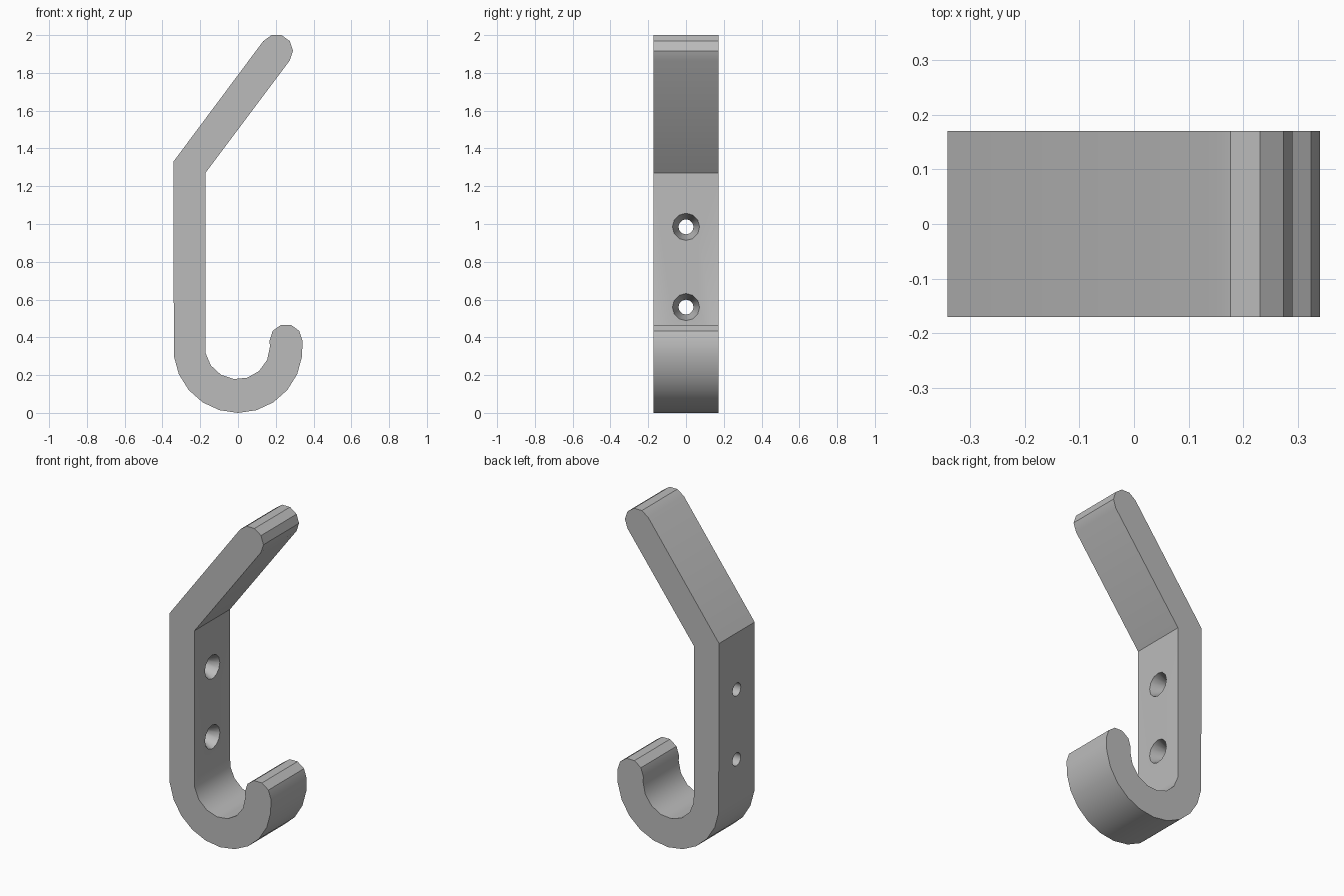
import bpy, bmesh
from math import cos, sin, radians
from mathutils import Matrix

cube = bpy.data.objects.get("Cube")
if cube:
    bpy.data.objects.remove(cube, do_unlink=True)

HALF_WIDTH = 0.171
BACK, INNER = -0.342, -0.173

grey = bpy.data.materials.new("satin grey")
grey.use_nodes = True
colour = (0.5, 0.5, 0.5, 1)
grey.diffuse_color = colour
grey.node_tree.nodes["Principled BSDF"].inputs["Base Color"].default_value = colour


def arc(cx, cz, radius, start, end, steps):
    """Points along an arc in the side profile, angles in degrees."""
    angles = [radians(start + (end - start) * i / steps) for i in range(steps + 1)]
    return [(cx + radius * cos(a), cz + radius * sin(a)) for a in angles]


def make_object(name, bm):
    bmesh.ops.recalc_face_normals(bm, faces=bm.faces)
    mesh = bpy.data.meshes.new(name)
    bm.to_mesh(mesh)
    bm.free()
    mesh.materials.append(grey)
    obj = bpy.data.objects.new(name, mesh)
    bpy.context.collection.objects.link(obj)
    return obj


def extruded(name, profile):
    bm = bmesh.new()
    face = bm.faces.new([bm.verts.new((x, -HALF_WIDTH, z)) for x, z in profile])
    top = bmesh.ops.extrude_face_region(bm, geom=[face])["geom"]
    moved = [v for v in top if isinstance(v, bmesh.types.BMVert)]
    bmesh.ops.translate(bm, verts=moved, vec=(0, 2 * HALF_WIDTH, 0))
    return make_object(name, bm)


def countersunk_cutter(name, z):
    """Stepped solid along x: narrow bore, then a cone opening at the inner face."""
    bm = bmesh.new()
    rings = []
    for x, r in ((BACK - 0.05, 0.04), (INNER - 0.06, 0.04), (INNER, 0.072), (INNER + 0.05, 0.072)):
        ring = bmesh.ops.create_circle(bm, segments=12, radius=r,
                                       matrix=Matrix.Translation((x, 0, z)) @ Matrix.Rotation(radians(90), 4, 'Y'))
        rings.append(ring["verts"])
    for a, b in zip(rings, rings[1:]):
        for i in range(len(a)):
            j = (i + 1) % len(a)
            bm.faces.new((a[i], a[j], b[j], b[i]))
    bm.faces.new(rings[0])
    bm.faces.new(rings[-1])
    cutter = make_object(name, bm)
    cutter.hide_render = True
    return cutter


# Hook body: back plate, curled lower hook and slanted upper arm in one profile
profile = [(BACK, 1.33)]
profile += arc(0, 0.342, 0.342, 187, 353, 10)       # outside of the curl
profile += arc(0.254, 0.383, 0.087, 0, 180, 5)      # lower tip
profile += arc(-0.003, 0.35, 0.172, 0, -169, 7)     # inside of the curl
profile += [(INNER, 1.27)]
profile += arc(0.204, 1.917, 0.087, -36, 144, 5)    # upper tip
hook = extruded("coat_hook", profile)

# Screw holes
cutters = [countersunk_cutter("screw_hole_cutter", z) for z in (0.56, 0.985)]
for cutter in cutters:
    mod = hook.modifiers.new("screw hole", 'BOOLEAN')
    mod.operation = 'DIFFERENCE'
    mod.solver = 'EXACT'
    mod.object = cutter
bpy.context.view_layer.update()
graph = bpy.context.evaluated_depsgraph_get()
drilled = bpy.data.meshes.new_from_object(hook.evaluated_get(graph))
hook.modifiers.clear()
hook.data = drilled
for cutter in cutters:
    bpy.data.objects.remove(cutter, do_unlink=True)

# Smooth curl, crisp tips and corners
bpy.ops.object.select_all(action='DESELECT')
hook.select_set(True)
bpy.context.view_layer.objects.active = hook
bpy.ops.object.shade_smooth_by_angle(angle=radians(32))
